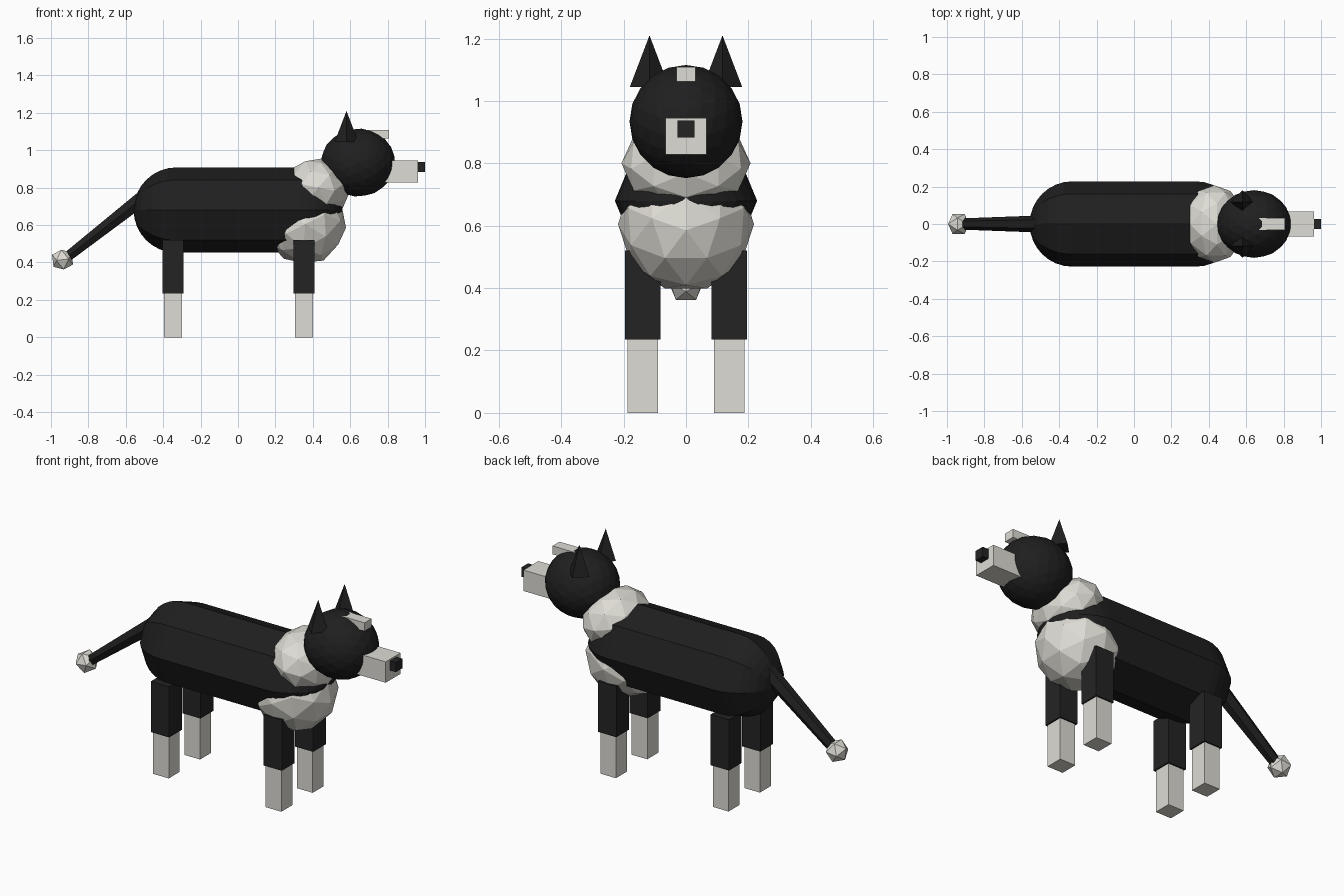
import bpy, bmesh, math
from mathutils import Matrix, Vector

if "Cube" in bpy.data.objects:
    bpy.data.objects.remove(bpy.data.objects["Cube"], do_unlink=True)


def material(name, r, g, b):
    mat = bpy.data.materials.new(name)
    mat.use_nodes = True
    mat.diffuse_color = (r, g, b, 1)
    mat.node_tree.nodes["Principled BSDF"].inputs["Base Color"].default_value = (r, g, b, 1)
    return mat


BLACK = material("coat black", 0.0137, 0.0137, 0.0137)
DARK = material("leg black", 0.0175, 0.0175, 0.0175)
WHITE = material("marking white", 0.73, 0.715, 0.66)


def finish(name, bm, mat):
    bmesh.ops.recalc_face_normals(bm, faces=bm.faces)
    mesh = bpy.data.meshes.new(name)
    bm.to_mesh(mesh)
    bm.free()
    mesh.materials.append(mat)
    obj = bpy.data.objects.new(name, mesh)
    bpy.context.collection.objects.link(obj)
    return obj


def box(name, low, high, mat):
    low, high = Vector(low), Vector(high)
    bm = bmesh.new()
    bmesh.ops.create_cube(bm, size=1)
    size = Matrix.Diagonal((*(high - low), 1))
    bm.transform(Matrix.Translation((low + high) / 2) @ size)
    return finish(name, bm, mat)


def faceted_ball(name, center, radii, detail, mat, tilt=0):
    # The first turn puts an edge midpoint on each axis
    bm = bmesh.new()
    bmesh.ops.create_icosphere(bm, subdivisions=detail, radius=1)
    align = Matrix.Rotation(math.radians(31.72), 4, 'Y')
    turn = Matrix.Rotation(math.radians(tilt), 4, 'Y')
    bm.transform(Matrix.Translation(center) @ turn @ Matrix.Diagonal((*radii, 1)) @ align)
    return finish(name, bm, mat)


def rod(name, start, end, r1, r2, sides, mat, spin=0):
    start, end = Vector(start), Vector(end)
    axis = end - start
    bm = bmesh.new()
    bmesh.ops.create_cone(bm, cap_ends=True, segments=sides, radius1=r1, radius2=r2,
                          depth=axis.length)
    aim = axis.to_track_quat('Z', 'Y').to_matrix().to_4x4()
    bm.transform(Matrix.Translation((start + end) / 2) @ aim @ Matrix.Rotation(spin, 4, 'Z'))
    return finish(name, bm, mat)


# Body: eight-sided capsule, a half-round profile spun about the x axis
def capsule(name, half, radius, z, steps, sides, mat):
    bm = bmesh.new()
    profile = []
    for sign in (-1, 1):
        for i in range(steps + 1):
            a = math.pi / 2 * (i / steps if sign < 0 else 1 - i / steps)
            profile.append(bm.verts.new((sign * (half + radius * math.cos(a)), 0,
                                         radius * math.sin(a))))
    edges = [bm.edges.new(pair) for pair in zip(profile, profile[1:])]
    bmesh.ops.spin(bm, geom=profile + edges, cent=(0, 0, 0), axis=(1, 0, 0),
                   angle=math.tau, steps=sides)
    bmesh.ops.remove_doubles(bm, verts=bm.verts, dist=0.0005)
    bm.transform(Matrix.Translation((0, 0, z)))
    return finish(name, bm, mat)


capsule("body", 0.33, 0.228, 0.68, 8, 8, BLACK)

# Chest and neck ruff
faceted_ball("chest", (0.36, 0, 0.605), (0.218, 0.218, 0.218), 2, WHITE)
faceted_ball("neck_ruff", (0.43, 0, 0.80), (0.17, 0.207, 0.152), 2, WHITE, tilt=35)

# Head, muzzle, nose and forehead stripe
faceted_ball("head", (0.642, 0, 0.934), (0.198, 0.181, 0.182), 3, BLACK)
box("muzzle", (0.74, -0.066, 0.828), (0.963, 0.066, 0.945), WHITE)
box("nose", (0.945, -0.028, 0.883), (1.0, 0.028, 0.937), DARK)
box("forehead_stripe", (0.618, -0.031, 1.062), (0.807, 0.031, 1.109), WHITE)

# Ears and legs on both sides
for side, s in (("left", 1), ("right", -1)):
    rod(side + "_ear", (0.58, s * 0.117, 1.045), (0.58, s * 0.117, 1.21),
        0.063, 0, 4, BLACK)
    for end, x in (("front", 0.352), ("back", -0.347)):
        y = s * 0.139
        for part, w, z0, z1, mat in (("upper_leg", 0.0565, 0.235, 0.52, DARK),
                                     ("lower_leg", 0.0485, 0, 0.235, WHITE)):
            box(f"{end}_{side}_{part}", (x - w, y - w, z0), (x + w, y + w, z1), mat)

# Tail with white tip
rod("tail", (-0.49, 0, 0.76), (-0.925, 0, 0.42), 0.046, 0.03, 6, BLACK, math.radians(30))
faceted_ball("tail_tip", (-0.938, 0, 0.415), (0.062, 0.062, 0.062), 1, WHITE, tilt=20)
